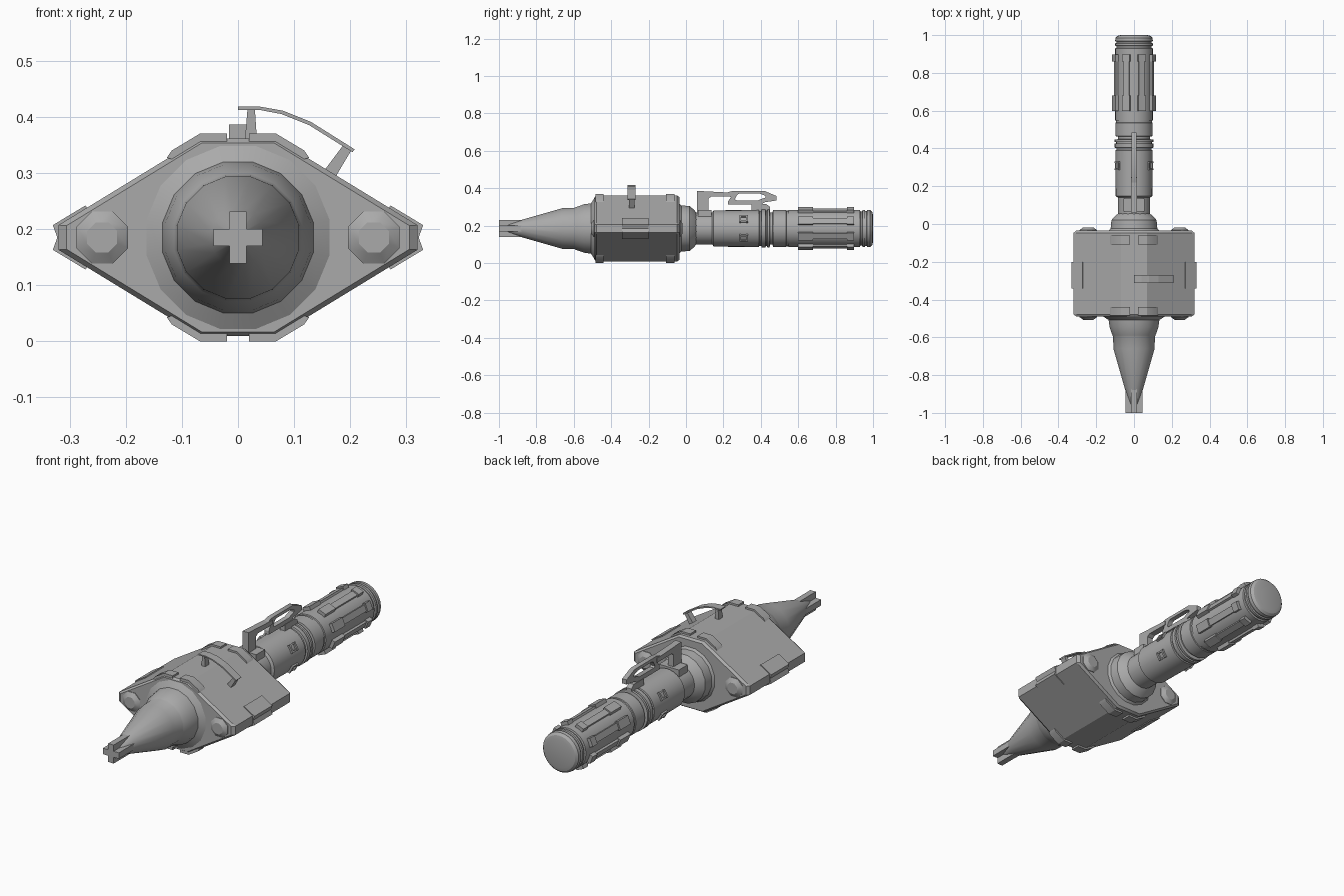
import bpy, bmesh, math
from mathutils import Matrix, Vector

if "Cube" in bpy.data.objects:
    bpy.data.objects.remove(bpy.data.objects["Cube"])

CZ = 0.185  # height of the long axis
grey = bpy.data.materials.new("grey metal")
grey.diffuse_color = (0.4, 0.4, 0.4, 1)
grey.use_nodes = True
grey.node_tree.nodes["Principled BSDF"].inputs["Base Color"].default_value = grey.diffuse_color


def finish(name, bm):
    bmesh.ops.recalc_face_normals(bm, faces=bm.faces)
    for f in bm.faces:
        f.smooth = True
    for e in bm.edges:
        e.smooth = len(e.link_faces) == 2 and e.calc_face_angle(0) < math.radians(30)
    me = bpy.data.meshes.new(name)
    bm.to_mesh(me)
    bm.free()
    me.materials.append(grey)
    ob = bpy.data.objects.new(name, me)
    bpy.context.collection.objects.link(ob)
    return ob


def loft(name, rings):
    """Skin a list of closed rings and cap both ends."""
    bm = bmesh.new()
    vs = [[bm.verts.new(p) for p in r] for r in rings]
    n = len(vs[0])
    for a, b in zip(vs, vs[1:]):
        for i in range(n):
            bm.faces.new((a[i], a[(i + 1) % n], b[(i + 1) % n], b[i]))
    bm.faces.new(vs[0])
    bm.faces.new(vs[-1])
    return finish(name, bm)


def lathe(name, profile, n=32, x=0.0, turn=0.0):
    """Turn (y, radius) pairs around the long axis."""
    rings = []
    for y, r in profile:
        rings.append([(x + r * math.cos(turn + 2 * math.pi * i / n), y,
                       CZ + r * math.sin(turn + 2 * math.pi * i / n)) for i in range(n)])
    return loft(name, rings)


def prism_y(name, pts, y0, y1, sx=1, sz=1):
    """Extrude an (x, z from axis) outline along y."""
    return loft(name, [[(sx * x, y, CZ + sz * z) for x, z in pts] for y in (y0, y1)])


def prism_x(name, pts, w):
    """Extrude a (y, z) outline across x."""
    return loft(name, [[(x, y, z) for y, z in pts] for x in (-w, w)])


def radial_box(name, deg, r0, r1, width, y0, y1):
    """Box standing on the tube at an angle from straight up."""
    bm = bmesh.new()
    bmesh.ops.create_cube(bm, size=1)
    m = (Matrix.Translation((0, 0, CZ)) @ Matrix.Rotation(math.radians(deg), 4, 'Y')
         @ Matrix.Translation((0, (y0 + y1) / 2, (r0 + r1) / 2))
         @ Matrix.Diagonal((width, y1 - y0, r1 - r0, 1)))
    bmesh.ops.transform(bm, matrix=m, verts=bm.verts)
    return finish(name, bm)


# Wide diamond body with a small chamfer at both ends
quarter = [(0.068, 0.176), (0.32, 0.022)]
outline = quarter + [(x, -z) for x, z in reversed(quarter)]
outline += [(-x, -z) for x, z in quarter] + [(-x, z) for x, z in reversed(quarter)]
loft("body", [[(x * s, y, CZ + z * s) for x, z in outline]
              for y, s in ((-0.49, 0.955), (-0.478, 1), (-0.047, 1), (-0.035, 0.955))])

# Pointed nose and rear collar
lathe("nose", [(-0.47, 0.168), (-0.49, 0.166), (-0.508, 0.137), (-0.545, 0.132), (-0.59, 0.116),
               (-0.595, 0.113), (-0.66, 0.111), (-0.87, 0.05), (-0.98, 0.014)], 16, turn=math.pi / 16)
lathe("collar", [(-0.05, 0.15), (-0.025, 0.126), (0.02, 0.122), (0.045, 0.1), (0.055, 0.085)],
      16, turn=math.pi / 16)

# Cross-shaped tip
for nm, a, b in (("tip_blade_flat", 0.044, 0.015), ("tip_blade_upright", 0.015, 0.046)):
    prism_y(nm, [(a, b), (-a, b), (-a, -b), (a, -b)], -1.0, -0.86)

# Long handle with grooves and an end cap
lathe("handle", [(0.04, 0.085), (0.14, 0.085), (0.148, 0.097), (0.39, 0.099), (0.392, 0.093),
                 (0.402, 0.093), (0.404, 0.102), (0.425, 0.102), (0.427, 0.094), (0.433, 0.094),
                 (0.435, 0.102), (0.447, 0.102), (0.449, 0.086), (0.463, 0.086), (0.465, 0.099),
                 (0.535, 0.099), (0.537, 0.095), (0.547, 0.095), (0.549, 0.1), (0.93, 0.1),
                 (0.932, 0.092), (0.942, 0.092), (0.944, 0.1), (0.956, 0.1), (0.958, 0.093),
                 (0.966, 0.093), (0.968, 0.1), (0.985, 0.098), (0.996, 0.087), (1.0, 0.07)])

# Grip ribs with raised end pads
for k in range(8):
    d = 22.5 + 45 * k
    radial_box("grip_rib", d, 0.09, 0.109, 0.032, 0.6, 0.895)
    radial_box("grip_pad_front", d, 0.09, 0.116, 0.042, 0.598, 0.68)
    radial_box("grip_pad_back", d, 0.09, 0.116, 0.042, 0.86, 0.898)

# Small square frames on the handle
for d in (60, 120, 240, 300):
    for y in (0.285, 0.322):
        radial_box("handle_frame_end", d, 0.09, 0.107, 0.04, y, y + 0.01)
    for off in (-9, 9):
        radial_box("handle_frame_side", d + off, 0.09, 0.106, 0.008, 0.285, 0.332)

# Mirrored corner clips and side clips on the body
corner = [(0.02, 0.165), (0.02, 0.185), (0.068, 0.185), (0.118, 0.155), (0.127, 0.142), (0.1, 0.135)]
side = [(0.262, 0.045), (0.272, 0.057), (0.33, 0.022), (0.322, 0.0), (0.3, 0.0)]
for sx in (-1, 1):
    for sz in (-1, 1):
        prism_y("corner_clip_front", corner, -0.485, -0.44, sx, sz)
        prism_y("corner_clip_back", corner, -0.108, -0.062, sx, sz)
        prism_y("side_clip", side, -0.342, -0.2, sx, sz)
    # Octagonal bolts on both ends
    for y, s in ((-0.485, -1), (-0.04, 1)):
        lathe("bolt", [(y, 0.05), (y + s * 0.008, 0.05), (y + s * 0.022, 0.029)],
              8, x=sx * 0.242, turn=math.pi / 8)

# Curved carrying bar on the upper right slope
arc = [(0.0, 0.418), (0.04, 0.418), (0.08, 0.411), (0.13, 0.391), (0.208, 0.342)]
lower = [(0.204, 0.337), (0.127, 0.385), (0.077, 0.405), (0.04, 0.412), (0.0, 0.412)]
for a, b in zip(range(4), range(1, 5)):
    quad = [arc[a], arc[b], lower[4 - b], lower[4 - a]]
    prism_y("carry_bar", [(x, z - CZ) for x, z in quad], -0.312, -0.27)
for post in ([(0.012, 0.355), (0.034, 0.355), (0.03, 0.415), (0.017, 0.415)],
             [(0.152, 0.302), (0.172, 0.29), (0.203, 0.342), (0.188, 0.35)]):
    prism_y("carry_bar_post", [(x, z - CZ) for x, z in post], -0.306, -0.276)

# Lever above the handle: base, post, bar, open loop and foot
radial_box("lever_base", 0, 0.05, 0.1, 0.11, 0.065, 0.135)
prism_x("lever_post", [(0.06, 0.26), (0.12, 0.26), (0.12, 0.345), (0.135, 0.355), (0.25, 0.355),
                       (0.25, 0.376), (0.06, 0.386)], 0.016)
outer = [(0.20, 0.372), (0.25, 0.386), (0.42, 0.386), (0.485, 0.358), (0.485, 0.335),
         (0.42, 0.325), (0.40, 0.312), (0.225, 0.312), (0.225, 0.33), (0.24, 0.352)]
inner = [(0.275, 0.366), (0.285, 0.371), (0.395, 0.371), (0.425, 0.36), (0.425, 0.35),
         (0.40, 0.342), (0.385, 0.335), (0.27, 0.335), (0.262, 0.342), (0.268, 0.356)]
bm = bmesh.new()
lv = [[[bm.verts.new((x, *p)) for p in ring] for ring in (outer, inner)] for x in (-0.012, 0.012)]
for i in range(10):
    j = (i + 1) % 10
    for s in (0, 1):
        bm.faces.new((lv[s][0][i], lv[s][0][j], lv[s][1][j], lv[s][1][i]))
        bm.faces.new((lv[0][s][i], lv[0][s][j], lv[1][s][j], lv[1][s][i]))
finish("lever_loop", bm)
prism_x("lever_foot", [(0.35, 0.27), (0.45, 0.27), (0.45, 0.3), (0.43, 0.315), (0.35, 0.315)], 0.014)
